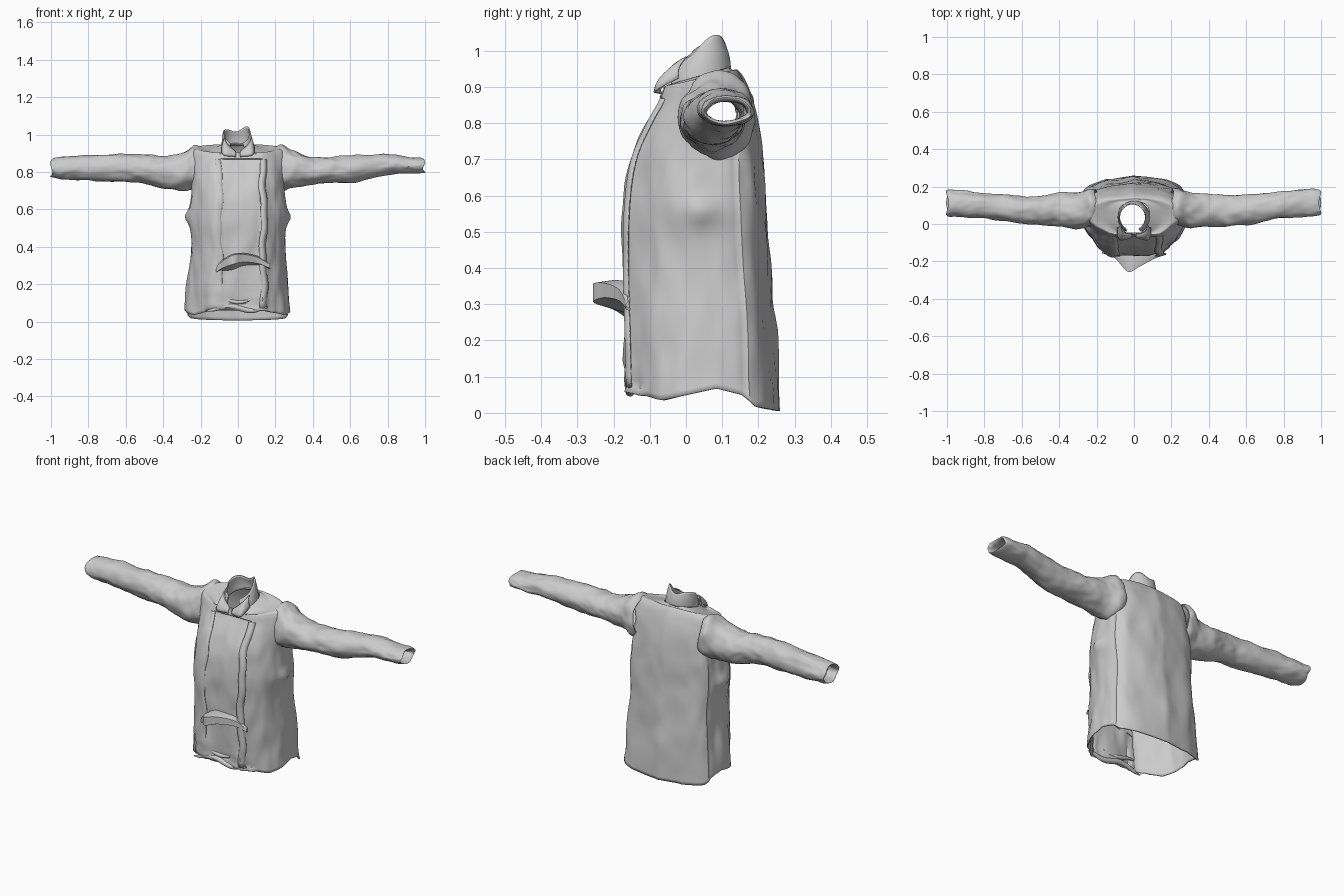
import bpy, bmesh, math
from mathutils import Vector, noise

if "Cube" in bpy.data.objects:
    bpy.data.objects.remove(bpy.data.objects["Cube"])


def spline(pts, n):
    """Catmull-Rom resample of equal-length tuples, n steps per span."""
    out = []
    for i in range(len(pts) - 1):
        p = [pts[max(i - 1, 0)], pts[i], pts[i + 1], pts[min(i + 2, len(pts) - 1)]]
        for k in range(n):
            t = k / n
            out.append(tuple(0.5 * (2 * b + (c - a) * t + (2 * a - 5 * b + 4 * c - d) * t * t
                                    + (3 * b - a - 3 * c + d) * t ** 3)
                             for a, b, c, d in zip(*p)))
    return out + [tuple(pts[-1])]


def lerp_table(table, v):
    for (a, fa), (b, fb) in zip(table, table[1:]):
        if v <= b:
            return fa + (fb - fa) * (v - a) / (b - a)
    return table[-1][1]


def loft(name, rings, closed=True, keep=None, thick=0.006):
    bm = bmesh.new()
    rows = [[bm.verts.new(p) for p in r] for r in rings]
    n = len(rows[0])
    for a, b in zip(rows, rows[1:]):
        for i in range(n if closed else n - 1):
            j = (i + 1) % n
            bm.faces.new((a[i], a[j], b[j], b[i]))
    if keep:
        bad = [f for f in bm.faces if not keep(f.calc_center_median())]
        bmesh.ops.delete(bm, geom=bad, context='FACES')
    bmesh.ops.recalc_face_normals(bm, faces=bm.faces)
    me = bpy.data.meshes.new(name)
    bm.to_mesh(me)
    bm.free()
    ob = bpy.data.objects.new(name, me)
    bpy.context.collection.objects.link(ob)
    if thick:
        mod = ob.modifiers.new("cloth", 'SOLIDIFY')
        mod.thickness = thick
        mod.offset = -1
    bpy.ops.object.select_all(action='DESELECT')
    ob.select_set(True)
    bpy.context.view_layer.objects.active = ob
    bpy.ops.object.shade_smooth_by_angle(angle=math.radians(40))
    return ob


def crumple(p, freq, amp):
    q = Vector((p[0] * freq[0], p[1] * freq[1], p[2] * freq[2]))
    return amp * (noise.noise(q) + 0.5 * noise.noise(q * 2.1 + Vector((7, 3, 1))))


# Torso: rows of height, half width, front y, back y, backward rise
rows = spline([(.0, .28, -.165, .25, 0), (.2, .265, -.17, .24, 0), (.4, .25, -.175, .228, 0),
               (.57, .255, -.172, .215, 0), (.7, .248, -.153, .207, 0), (.8, .25, -.11, .197, 0),
               (.86, .255, -.077, .183, .01), (.905, .248, -.062, .163, .03),
               (.925, .225, -.056, .143, .045), (.918, .15, -.055, .13, .055),
               (.93, .083, -.053, .12, .05)], 7)
half = spline([(0, 0), (.4, .003), (.58, .045), (.79, .18), (.94, .32), (1, .46),
               (1, .66), (.94, .82), (.68, .935), (0, 1)], 7)
section = half + [(-u, v) for u, v in half[-2:0:-1]]
hem = [(0, .06), (.24, .035), (.6, .068), (.78, .05), (.86, .018), (1, .005)]
torso = []
for z, w, yf, yb, rise in rows:
    ring = []
    upper = min(1, max(0, (z - .68) / .2))
    for u, v in section:
        low = lerp_table(hem, v)
        zz = z + low * max(0, 1 - z / .3) + rise * (v - .5)
        # rounder shoulder blades towards the top
        x = u * w * (1 - .7 * upper * max(0, v - .7))
        y = yf + (yb - yf) * v
        out = Vector((u, (v - .5) * 1.6, 0)).normalized()
        d = crumple((x, y, zz), (11, 11, 4.5), .011) * (1 - .4 * upper)
        # recessed front panel, back panel step, side pocket bump, front hem folds
        if v < .1 and -.09 < x < .125 and z < .88:
            d -= .009
        if v > .8:
            d += .008 * (1 - upper)
        d += .022 * math.exp(-((zz - .56) / .035) ** 2 - ((v - .55) / .13) ** 2)
        if v < .1 and z < .12:
            d += .008 * (1 - z / .12) * math.sin(z * 90 + x * 12)
        ring.append((x + out.x * d, y + out.y * d, zz))
    torso.append(ring)
loft("torso", torso, keep=lambda c: abs(c.x) < .2 or
     ((c.y - .09) / .055) ** 2 + ((c.z - .82) / .065) ** 2 > 1)

# Sleeves: x, y low, y high, z low, z high; last rows turn the cuff inward
sleeves = {
    "left_sleeve": (-1, [(.205, 0, .185, .715, .935), (.24, -.012, .19, .705, .945),
                         (.3, -.026, .167, .7, .902), (.4, -.014, .167, .71, .887),
                         (.5, -.004, .152, .74, .892), (.6, .003, .149, .745, .896),
                         (.8, .03, .165, .752, .891), (.93, .037, .178, .762, .88),
                         (.995, .042, .184, .772, .871), (.985, .052, .17, .782, .858),
                         (.94, .052, .166, .782, .858)]),
    "right_sleeve": (1, [(.205, 0, .185, .705, .935), (.24, -.01, .19, .695, .945),
                         (.3, -.022, .167, .72, .912), (.4, -.014, .165, .735, .88),
                         (.5, -.014, .157, .742, .879), (.63, 0, .157, .748, .889),
                         (.8, .033, .177, .782, .896), (.9, .038, .186, .79, .881),
                         (.99, .045, .184, .797, .873), (.98, .055, .17, .807, .86),
                         (.94, .055, .166, .807, .86)]),
}
for name, (side, stations) in sleeves.items():
    rings = []
    for x, y0, y1, z0, z1 in spline(stations, 8):
        ring = []
        for i in range(48):
            a = math.tau * i / 48
            c, s = math.cos(a), math.sin(a)
            d = 1 + crumple((x * side, c * .1, s * .1), (13, 14, 14), .1)
            ring.append((side * x + .006 * side * math.sin(3 * a),
                         (y0 + y1) / 2 + (y1 - y0) / 2 * c * d,
                         (z0 + z1) / 2 + (z1 - z0) / 2 * s * d))
        rings.append(ring)
    loft(name, rings)

# Standing collar: angle in degrees, base height, top height, open at the front
collar_edge = spline([(-62, .9, .955), (-20, .91, .985), (20, .925, 1.035), (50, .94, 1.042),
                      (90, .95, 1.015), (135, .94, 1.028), (180, .925, 1.012),
                      (205, .91, .985), (242, .9, .955)], 7)
collar = []
for k in range(9):
    t = k / 8
    r = 1 - .16 * t + .04 * math.sin(t * math.pi)
    collar.append([(.086 * r * math.cos(math.radians(a)) - .008 * t,
                    .036 + .088 * r * math.sin(math.radians(a)), b + (top - b) * t)
                   for a, b, top in collar_edge])
loft("collar", collar, closed=False)

# Folded collar points
for name, s in (("left_collar_point", -1), ("right_collar_point", 1)):
    upper = spline([(s * .074, .0, .985), (s * .06, -.042, .955), (s * .01, -.058, .91)], 5)
    lower = spline([(s * .092, -.02, .925), (s * .078, -.088, .89), (s * .01, -.07, .88)], 5)
    loft(name, [[Vector(a).lerp(Vector(b), t) + Vector((0, -.01 * math.sin(t * math.pi), 0))
                 for a, b in zip(upper, lower)] for t in (0, .25, .5, .75, 1)], closed=False)

# Thin overlapping edges of the open front
for name, x0, x1 in (("left_front_edge", -.125, -.085), ("right_front_edge", .155, .118)):
    strip = []
    for z, w, yf, yb, rise in rows:
        if .06 < z < .87:
            wave = .006 * math.sin(z * 17 + x0 * 30) + .003 * math.sin(z * 41)
            strip.append([(x0 + wave, yf + .014, z), ((x0 + x1) / 2 + wave, yf + .001, z),
                          (x1 + wave, yf + .001, z)])
    loft(name, strip, closed=False, thick=.004)

# Front strap bulging forward: x, outer y, top z, bottom z
strap = []
for x, y, zt, zb in spline([(-.12, -.165, .28, .262), (-.085, -.2, .325, .285),
                            (-.03, -.256, .358, .305), (.03, -.228, .363, .318),
                            (.11, -.185, .345, .31), (.17, -.165, .305, .285)], 6):
    strap.append([(x, -.155, zt), (x, (y - .155) / 2, zt + .003), (x, y, zt - .004),
                  (x, y, zb), (x, -.155, zb - .03 * (-.155 - y) / .1)])
loft("front_strap", strap, thick=0)

# Gathered folds of cloth at the front hem
for name, x0, x1, z0, r0 in (("lower_hem_fold", -.17, .16, .07, .015),
                             ("upper_hem_fold", -.13, .07, .115, .011)):
    fold = []
    for i in range(41):
        t = i / 40
        x = x0 + (x1 - x0) * t
        zc = z0 + .012 * math.sin(x * 26 + z0 * 40)
        r = r0 * math.sin(math.pi * (i + 1) / 42) ** .6
        fold.append([(x, -.154 + r * math.cos(a), zc + r * math.sin(a))
                     for a in (math.tau * k / 12 for k in range(12))])
    loft(name, fold, thick=0)
